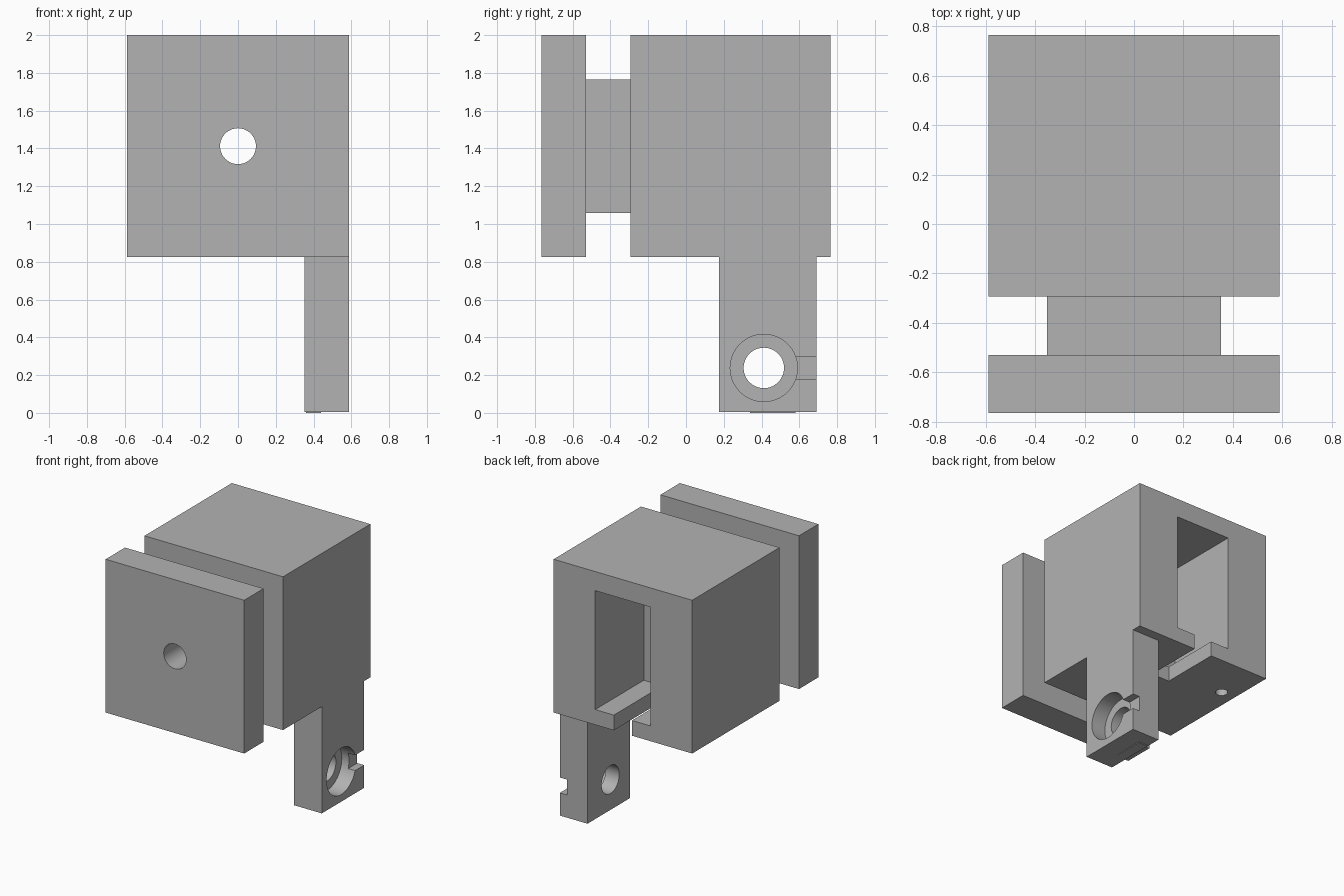
import bpy
import math

cube = bpy.data.objects.get("Cube")
if cube:
    bpy.data.objects.remove(cube, do_unlink=True)

# One plain grey for every part
grey = bpy.data.materials.new("plain_grey")
grey.use_nodes = True
GREY = (0.45, 0.45, 0.45, 1)
grey.diffuse_color = GREY
grey.node_tree.nodes["Principled BSDF"].inputs["Base Color"].default_value = GREY


def box(name, x, y, z):
    """Box from (min, max) ranges on each axis."""
    bpy.ops.mesh.primitive_cube_add(size=1)
    ob = bpy.context.object
    ob.name = name
    ranges = (x, y, z)
    for v in ob.data.vertices:
        v.co = [r[0] if c < 0 else r[1] for r, c in zip(ranges, v.co)]
    ob.data.materials.append(grey)
    return ob


def rod(name, radius, depth, centre, axis):
    """Round cutter along the given axis."""
    turn = {"x": (0, math.pi / 2, 0), "y": (math.pi / 2, 0, 0), "z": (0, 0, 0)}[axis]
    bpy.ops.mesh.primitive_cylinder_add(vertices=64, radius=radius, depth=depth,
                                        location=centre, rotation=turn)
    ob = bpy.context.object
    ob.name = name
    ob.data.materials.append(grey)
    return ob


def cut(target, *cutters):
    """Subtract each cutter from the target, then discard it."""
    for cutter in cutters:
        cutter.hide_render = True
        mod = target.modifiers.new("cut", "BOOLEAN")
        mod.operation = "DIFFERENCE"
        mod.solver = "EXACT"
        mod.object = cutter
        bpy.ops.object.select_all(action="DESELECT")
        target.select_set(True)
        bpy.context.view_layer.objects.active = target
        bpy.ops.object.modifier_apply(modifier=mod.name)
        bpy.data.objects.remove(cutter, do_unlink=True)
    bpy.ops.object.shade_smooth_by_angle(angle=math.radians(30))


HALF = 0.588
BASE, TOP = 0.824, 2.0
MID = (BASE + TOP) / 2
FRONT, BACK = -0.765, 0.765
PLATE_BACK, BLOCK_FRONT = -0.53, -0.294


def bore():
    return rod("bore_cutter", 0.095, 3, (0, 0, MID), "y")


# Front plate and the neck joining it to the block
plate = box("front_plate", (-HALF, HALF), (FRONT, PLATE_BACK), (BASE, TOP))
cut(plate, bore())
neck = box("neck", (-0.353, 0.353), (PLATE_BACK, BLOCK_FRONT), (MID - 0.353, MID + 0.353))
cut(neck, bore())

# Main block: rear pocket, slotted floor, centre bore and blind hole underneath
block = box("main_block", (-HALF, HALF), (BLOCK_FRONT, BACK), (BASE, TOP))
cut(block,
    box("pocket_cutter", (-0.235, 0.235), (0.176, 1), (0.941, 1.853)),
    box("floor_slot_cutter", (-0.077, 0.077), (0.294, 1), (0.7, 1)),
    bore(),
    rod("blind_hole_cutter", 0.044, 0.6, (-0.47, 0.412, BASE), "z"))

# Leg: through hole, counterbore and relief channel to the rear
leg = box("leg", (0.353, HALF), (0.176, 0.69), (0.005, BASE))
HY, HZ = 0.412, 0.238
cut(leg,
    rod("leg_hole_cutter", 0.107, 1, (0.47, HY, HZ), "x"),
    rod("counterbore_cutter", 0.178, 0.24, (HALF, HY, HZ), "x"),
    box("channel_cutter", (HALF - 0.059, 0.7), (HY + 0.1, 0.8), (HZ - 0.059, HZ + 0.059)))

# Thin pad under the leg
box("foot_pad", (0.36, 0.44), (0.34, 0.58), (0, 0.005))
